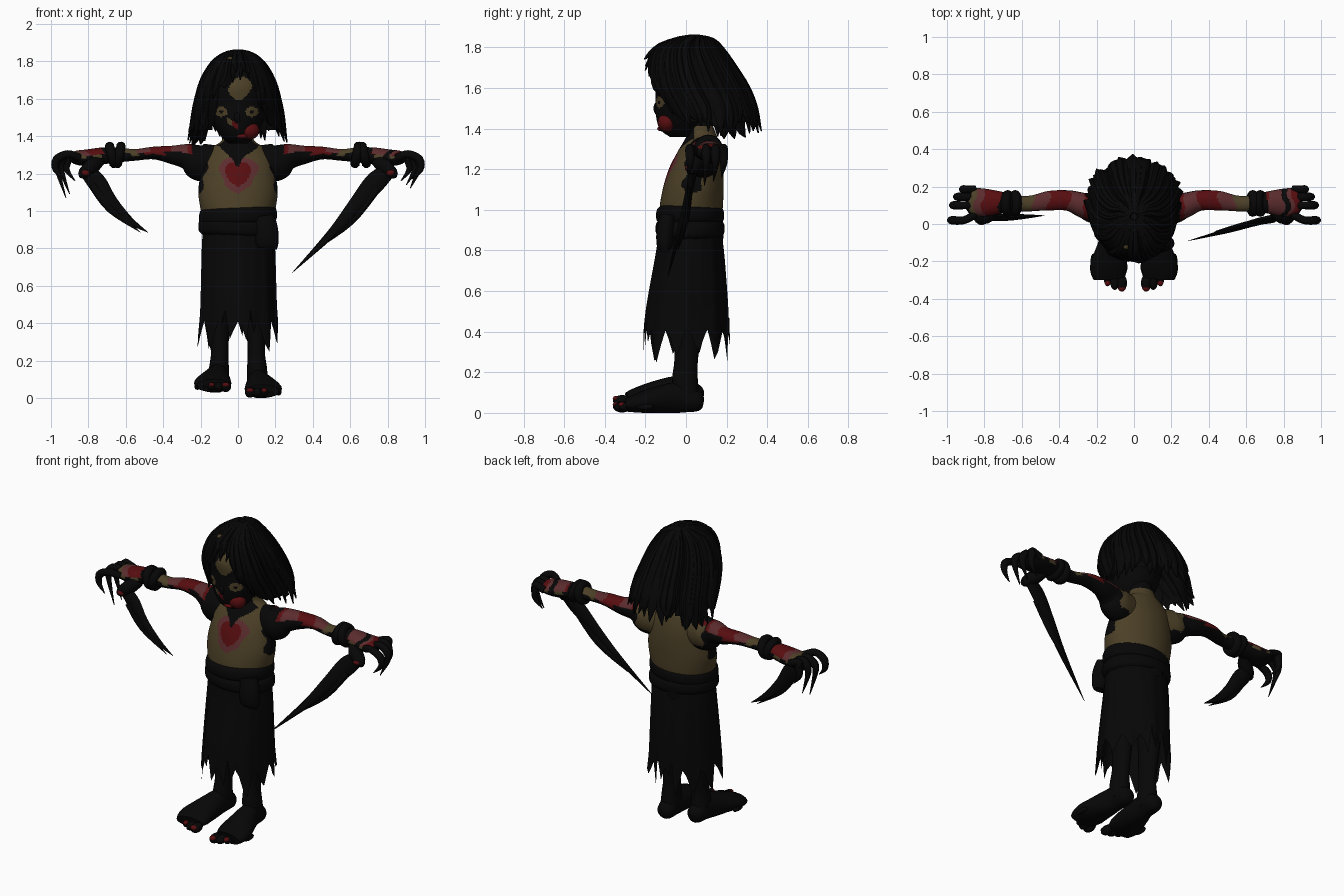
import bpy, bmesh, math, random
from mathutils import Vector

random.seed(4)
if "Cube" in bpy.data.objects:
    bpy.data.objects.remove(bpy.data.objects["Cube"])


def material(name, rgb):
    m = bpy.data.materials.new(name)
    m.use_nodes = True
    m.diffuse_color = (*rgb, 1)
    m.node_tree.nodes["Principled BSDF"].inputs["Base Color"].default_value = (*rgb, 1)
    return m


CHAR, TAN, RED, PINK = range(4)
MATS = [material("charred black", (.002, .002, .002)), material("dull tan skin", (.072, .051, .02)),
        material("dark blood red", (.095, .004, .005)), material("raw pink", (.105, .025, .027))]
UP = Vector((0, 0, 1))


def finish(name, bm, color=CHAR, angle=40):
    """Turn a bmesh into an object; color is an index or a rule of face centre and normal."""
    bmesh.ops.recalc_face_normals(bm, faces=bm.faces)
    bm.normal_update()
    me = bpy.data.meshes.new(name)
    rule = color if callable(color) else None
    for f in bm.faces:
        f.material_index = rule(f.calc_center_median(), f.normal) if rule else 0
    bm.to_mesh(me)
    bm.free()
    for m in (MATS if rule else [MATS[color]]):
        me.materials.append(m)
    ob = bpy.data.objects.new(name, me)
    bpy.context.collection.objects.link(ob)
    bpy.ops.object.select_all(action='DESELECT')
    ob.select_set(True)
    bpy.context.view_layer.objects.active = ob
    bpy.ops.object.shade_smooth_by_angle(angle=math.radians(angle))


def smooth_path(pts, sub):
    """Catmull-Rom curve through the points, radii included."""
    p = [Vector(q) for q in pts]
    p = [p[0]] + p + [p[-1]]
    out = []
    for i in range(1, len(p) - 2):
        a, b, c, d = p[i - 1:i + 3]
        for k in range(sub):
            t = k / sub
            out.append((2 * b + (c - a) * t + (2 * a - 5 * b + 4 * c - d) * t * t
                        + (3 * b - a - 3 * c + d) * t ** 3) * .5)
    return out + [p[-1]]


def tube_mesh(pts, side=(1, 0, 0), axis=None, n=16, sub=4, cap=True, fold=None):
    """Loft elliptical rings (x, y, z, radius a, radius b)."""
    bm = bmesh.new()
    path = smooth_path(pts, sub)
    pos = [Vector(q[:3]) for q in path]
    rings = []
    for i, q in enumerate(path):
        t = axis or (pos[min(i + 1, len(pos) - 1)] - pos[max(i - 1, 0)]).normalized()
        u = Vector(side)
        u = (u - t * u.dot(t)).normalized()
        w = t.cross(u)
        ring = []
        for k in range(n):
            g = math.tau * k / n
            s = fold(g, i / (len(path) - 1)) if fold else 1
            ring.append(bm.verts.new(pos[i] + (u * math.cos(g) * max(q[3], .001)
                                               + w * math.sin(g) * max(q[4], .001)) * s))
        rings.append(ring)
    for r0, r1 in zip(rings, rings[1:]):
        for k in range(n):
            bm.faces.new((r0[k], r0[(k + 1) % n], r1[(k + 1) % n], r1[k]))
    if cap:
        bm.faces.new(rings[0])
        bm.faces.new(rings[-1])
    return bm, rings


def tube(name, pts, color=CHAR, **kw):
    finish(name, tube_mesh(pts, **kw)[0], color)


def ball(name, loc, size, color=CHAR):
    bm = bmesh.new()
    bmesh.ops.create_uvsphere(bm, u_segments=16, v_segments=10, radius=1)
    bmesh.ops.scale(bm, vec=size, verts=bm.verts)
    bmesh.ops.translate(bm, vec=loc, verts=bm.verts)
    finish(name, bm, color)


def heart(x, z, size):
    u, v = x / size, z / size
    return (u * u + v * v - 1) ** 3 < u * u * v ** 3


# Torso with a heart wound, burnt neck and armpits
def torso_color(c, n):
    x, z = abs(c.x), c.z
    wobble = .008 * math.sin(60 * z) + .005 * math.sin(45 * c.x)
    if c.y < .04:
        if z > 1.24 + 1.1 * x + wobble or z > 1.345:
            return CHAR
        if heart(x, z - 1.185, .06):
            return RED
        if heart(x + wobble, z - 1.175, .088):
            return PINK
    if x > .157 + wobble - .22 * (z - 1.3) and -.1 < c.y < .075 and z > 1.03:
        return CHAR
    return CHAR if z > 1.41 else TAN


tube("torso", [(0, .025, .93, .18, .14), (0, .025, 1, .198, .155), (0, .035, 1.1, .212, .15),
               (0, .05, 1.2, .2, .135), (0, .065, 1.28, .185, .11), (0, .075, 1.34, .14, .085),
               (0, .075, 1.38, .085, .07), (0, .05, 1.47, .065, .065)],
     torso_color, axis=UP, n=160, sub=14)


# Head with patches of skin on the brow, eyes and mouth
def face_color(c, n):
    if c.y > 0:
        return CHAR
    if (abs(c.x - .012) / .065) ** 1.5 + (abs(c.z - 1.655 - .2 * c.x) / .065) ** 1.5 < 1:
        return TAN
    for ex in (-.09, .075):
        r = math.hypot(c.x - ex, (c.z - 1.53) * 1.3)
        if .01 < r < .035:
            return TAN
    if abs(c.z - 1.45 - c.x * -.6) < .014 and -.06 < c.x < 0:
        return RED if c.x > -.03 else TAN
    return CHAR


tube("head", [(0, -.02, 1.36, .05, .06), (0, -.03, 1.4, .09, .1), (0, -.015, 1.48, .135, .135),
              (0, 0, 1.58, .16, .15), (0, .02, 1.68, .15, .17), (0, .03, 1.78, .08, .1)],
     face_color, axis=UP, n=128, sub=14)
ball("nose", (-.005, -.14, 1.5), (.018, .02, .033))
ball("torn_cheek", (.06, -.095, 1.43), (.055, .045, .048), RED)
ball("lower_lip", (.02, -.12, 1.4), (.032, .022, .013), RED)

# Hair: a cap with an open face, covered in tapering locks
HAIR = [(1.85, .04, .02, .02), (1.835, .035, .075, .095), (1.79, .01, .135, .17), (1.7, .025, .19, .22),
        (1.6, .06, .22, .247), (1.5, .11, .24, .235), (1.4, .135, .25, .22)]
HEM = [(0, 1.73), (20, 1.69), (32, 1.58), (40, 1.47), (55, 1.43), (75, 1.4), (110, 1.38), (180, 1.42)]


def hem(angle):
    d = abs((math.degrees(angle) + 90 + 180) % 360 - 180)
    for (d0, z0), (d1, z1) in zip(HEM, HEM[1:]):
        if d <= d1:
            return z0 + (z1 - z0) * (d - d0) / (d1 - d0)
    return HEM[-1][1]


bm, _ = tube_mesh([(0, y, z, a * .96, b * .96) for z, y, a, b in HAIR], axis=UP, n=72, sub=5, cap=False)
low = [f for f in bm.faces
       if f.calc_center_median().z < .04 + hem(math.atan2(f.calc_center_median().y - .06, f.calc_center_median().x))]
bmesh.ops.delete(bm, geom=low, context='FACES')
finish("hair_cap", bm)
LOCKS = 46
for i in range(LOCKS):
    g = math.tau * (i + random.uniform(-.4, .4)) / LOCKS
    sway = random.uniform(-.1, .1)
    end = hem(g) + random.uniform(-.035, .04)
    lift = random.uniform(.93, 1.01)
    width = random.uniform(.07, .13)
    keep = [r for r in HAIR if r[0] > end + .04]
    pts = [(a * lift * math.cos(g), y + b * lift * math.sin(g), z, .006 + width * a, .016)
           for z, y, a, b in keep]
    z, y, a, b = HAIR[min(len(keep), len(HAIR) - 1)]
    flick = random.uniform(.99, 1.08)
    pts.append((a * flick * math.cos(g + sway), y + b * flick * math.sin(g + sway), end, .003, .003))
    tube(f"hair_lock_{i + 1}", pts, side=(-math.sin(g), math.cos(g), 0), n=6, sub=3)
ball("bald_patch", (-.04, -.115, 1.812), (.02, .02, .012), TAN)

# Ragged skirt with wide uneven tatters
bm, rings = tube_mesh([(0, .02, .95, .185, .145), (0, .02, .8, .195, .165), (0, .01, .6, .2, .19),
                       (0, .005, .5, .202, .2), (0, .002, .42, .206, .205)],
                      axis=-UP, n=60, sub=4, cap=False,
                      fold=lambda g, t: 1 + .025 * t * math.cos(9 * g) + .012 * math.cos(17 * g))
for k, v in enumerate(rings[-1]):
    if k % 5 == 0:
        tip = random.uniform(.24, .32)
    tooth = (0, .45, 1, .75, .25)[k % 5]
    v.co.z = .41 + (tip - .41) * tooth
    v.co.x *= 1 + .06 * tooth
    v.co.y *= 1 + .04 * tooth
    if k in (12, 18, 43, 47):
        v.co.z = .47
finish("ragged_skirt", bm)

# Rolled sash with hanging folds
for z, r, lean in ((.91, 1.0, .012), (.975, .985, -.01)):
    tube("sash_roll", [(0, .02, z - .045, .19, .145), (0, .02, z - .025, .21 * r, .168 * r),
                       (0, .02, z + .02, .21 * r, .168 * r), (0, .02, z + .042, .195, .15)],
         axis=Vector((lean * 4, 0, 1)).normalized(), n=40, sub=3)
tube("sash_fold", [(.14, -.09, .97, .055, .04), (.15, -.1, .9, .064, .045), (.154, -.105, .83, .062, .04),
                   (.152, -.105, .8, .055, .025)], n=16)
tube("back_sash_fold", [(-.02, .15, .96, .06, .03), (-.02, .155, .88, .06, .03), (-.02, .16, .83, .05, .02)], n=12)


# Arm paint: bands along the top, burnt underside, bare shoulder blades
def arm_color(c, n):
    x = abs(c.x) + .012 * math.sin(50 * c.y) + .01 * math.sin(70 * c.z)
    if x < .24 and n.y > .25 and n.z > -.5:
        return RED if n.z > .75 and x > .17 else TAN
    if n.z < -.25 or x < .22:
        return CHAR
    if n.z < .35:
        return RED if .38 < x < .49 else TAN if .53 < x < .57 or .74 < x < .79 or .83 < x < .86 else CHAR
    if c.x > .72:
        return CHAR if .79 < x < .82 else PINK if x < .84 else RED if x < .88 else CHAR
    for limit, color in ((.25, CHAR), (.27, RED), (.34, PINK), (.45, RED), (.525, PINK), (.62, TAN), (.71, CHAR),
                         (.8, RED), (.84, PINK), (.87, TAN)):
        if x < limit:
            return color
    return CHAR


FINGER_Y = (.05, .1, .145, .185)
for s, label in ((1, "left"), (-1, "right")):
    def flip(pts):
        return [(s * p[0], *p[1:]) for p in pts]

    tube(label + "_arm", flip([(.1, .08, 1.26, .07, .09), (.2, .085, 1.26, .085, .1),
                               (.27, .1, 1.29, .068, .07), (.35, .125, 1.3, .055, .05),
                               (.45, .125, 1.31, .052, .034), (.55, .11, 1.3, .042, .031),
                               (.64, .11, 1.3, .045, .04), (.72, .115, 1.295, .06, .045),
                               (.8, .115, 1.285, .074, .045), (.87, .12, 1.285, .07, .036),
                               (.9, .12, 1.285, .04, .015)]),
         arm_color, side=(0, 1, 0), n=56, sub=12)
    # Wrist wraps
    for x, tilt in ((.635, .2), (.675, -.25)):
        bpy.ops.mesh.primitive_torus_add(location=(s * x, .11, 1.3), rotation=(0, math.pi / 2 + tilt, 0),
                                         major_radius=.046, minor_radius=.026,
                                         major_segments=24, minor_segments=10)
        wrap = bpy.context.object
        wrap.name = label + "_wrist_wrap"
        wrap.data.materials.append(MATS[CHAR])
        bpy.ops.object.shade_smooth()
    # Curled fingers ending in claws
    for i, y in enumerate(FINGER_Y):
        reach = (.99, .98, .96, .93)[i]
        drop = (1.17, 1.12, 1.14, 1.16)[i] - (.05 if s < 0 and i in (1, 2) else 0)
        y2 = y - .03 if i == 0 else y
        tube(f"{label}_finger_{i + 1}", flip([(.85, y, 1.285, .022, .022), (.91, y2, 1.305, .021, .021),
                                              (reach - .02, y2, 1.275, .023, .023),
                                              (reach - .015, y2, 1.22, .016, .016),
                                              (reach - .06, y2 - .01, drop, .002, .002)]),
             side=(0, 1, 0), n=10)
    # Thumb base and long hooked blade
    tube(label + "_thumb", flip([(.74, .09, 1.27, .03, .03), (.78, .05, 1.24, .04, .045),
                                 (.83, .03, 1.2, .03, .03), (.85, .03, 1.19, .012, .012)]), n=12)
    ball(label + "_thumb_sore", (s * .815, .008, 1.205), (.022, .014, .016), RED)
    if s > 0:
        blade = [(.83, .04, 1.23, .02, .03), (.74, .03, 1.16, .02, .055), (.62, .0, 1.02, .018, .04),
                 (.5, -.035, .88, .014, .024), (.29, -.09, .67, .001, .001)]
        barb = [(.74, .02, 1.12, .015, .025), (.6, .0, .95, .014, .026), (.43, -.04, .8, .001, .001)]
    else:
        blade = [(.83, .04, 1.23, .02, .03), (.76, .04, 1.16, .02, .05), (.68, .035, 1.05, .018, .036),
                 (.58, .04, .95, .012, .02), (.48, .045, .885, .001, .001)]
        barb = [(.78, .03, 1.14, .015, .022), (.68, .03, 1.01, .012, .022), (.52, .04, .885, .001, .001)]
    tube(label + "_thumb_blade", flip(blade), side=(0, 1, 0), n=8)
    tube(label + "_blade_barb", flip(barb), side=(0, 1, 0), n=8)

    # Leg, foot and toes
    lift = 0 if s > 0 else .03
    tube(label + "_leg", flip([(.1, .02, .6, .07, .08), (.098, .01, .4, .055, .065), (.098, 0, .25, .046, .058),
                               (.102, -.005, .15, .054, .064), (.105, .01, .05 + lift, .055, .06)]), n=20)
    bm, _ = tube_mesh(flip([(.1, .085, .05, .02, .025), (.102, .06, .055, .05, .05), (.107, -.03, .075, .058, .075),
                            (.12, -.13, .065, .08, .068), (.135, -.23, .05, .1, .05),
                            (.133, -.29, .038, .085, .034)]), n=24)
    for v in bm.verts:
        v.co.z = max(v.co.z, 0) + lift
    finish(label + "_foot", bm)
    for i in range(5):
        x, tip, r = .065 + .038 * i, -.335 + .007 * i * i, .028 - .003 * i
        ball(f"{label}_toe_{i + 1}", (s * x, tip + .02, .03 + lift), (r, .045, r))
        if i % 2 == 0:
            ball(f"{label}_toenail_{i + 1}", (s * x, tip - .008, .04 + lift), (r * .7, .018, .014), RED)
